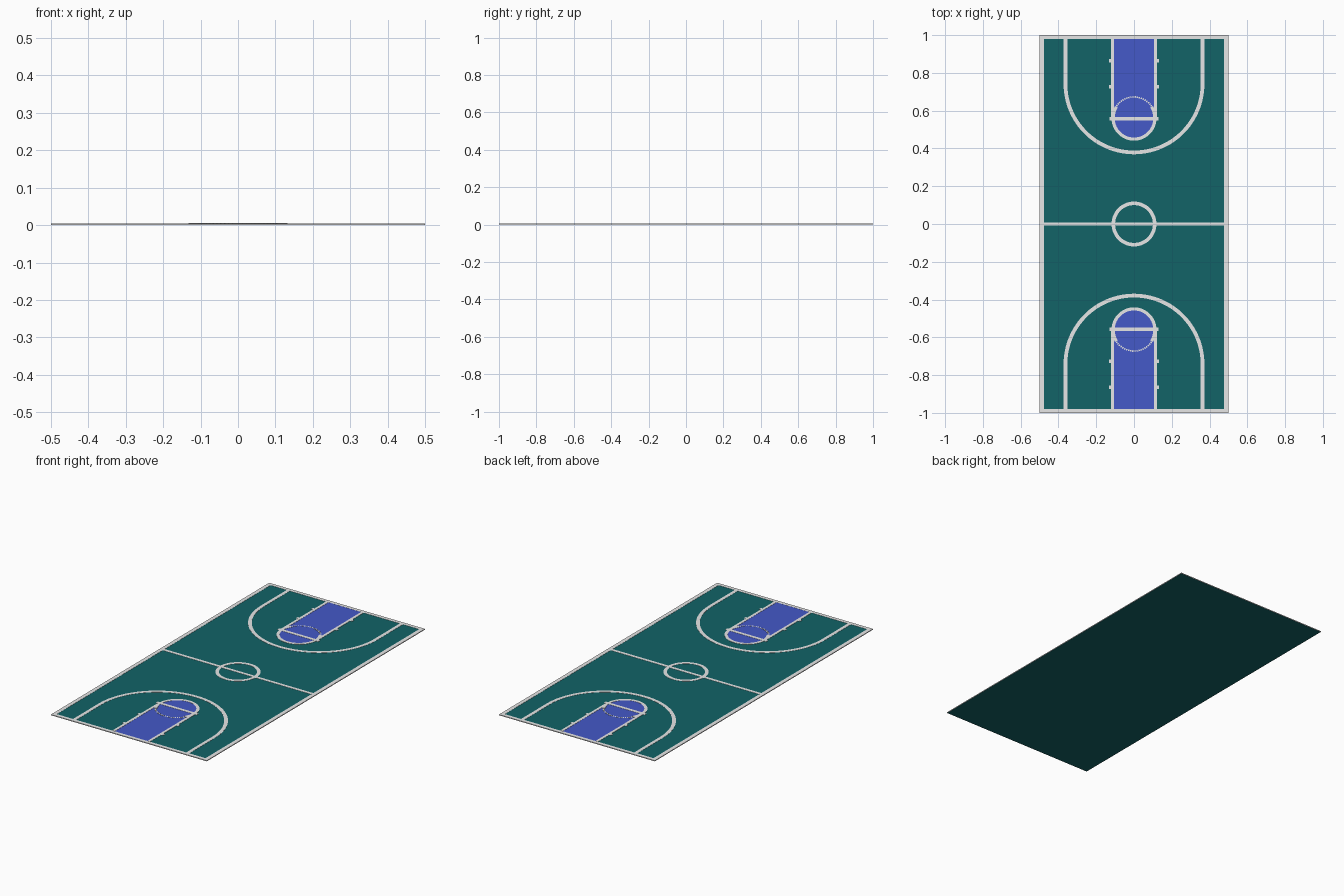
import bpy, bmesh, math

if "Cube" in bpy.data.objects:
    bpy.data.objects.remove(bpy.data.objects["Cube"])


def material(name, rgb):
    m = bpy.data.materials.new(name)
    m.diffuse_color = (*rgb, 1)
    m.use_nodes = True
    m.node_tree.nodes["Principled BSDF"].inputs["Base Color"].default_value = m.diffuse_color
    return m


WHITE = material("line_white", (0.8, 0.8, 0.8))
GREEN = material("court_green", (0.006, 0.125, 0.135))
BLUE = material("key_blue", (0.058, 0.1, 0.58))


def finish(name, bm, mat, turned=False):
    bmesh.ops.recalc_face_normals(bm, faces=bm.faces)
    me = bpy.data.meshes.new(name)
    bm.to_mesh(me)
    bm.free()
    me.materials.append(mat)
    ob = bpy.data.objects.new(name, me)
    bpy.context.collection.objects.link(ob)
    if turned:
        ob.rotation_euler.z = math.pi
    return ob


def prism(bm, outline, z0, z1):
    """Solid plate from a flat outline."""
    low = [bm.verts.new((x, y, z0)) for x, y in outline]
    top = [bm.verts.new((x, y, z1)) for x, y in outline]
    bm.faces.new(low[::-1])
    bm.faces.new(top)
    n = len(outline)
    for i in range(n):
        j = (i + 1) % n
        bm.faces.new((low[i], low[j], top[j], top[i]))


def rect(bm, x0, x1, y0, y1, z0, z1):
    prism(bm, [(x0, y0), (x1, y0), (x1, y1), (x0, y1)], z0, z1)


def arc(cy, r, a0, a1, n):
    return [(r * math.cos(math.radians(a0 + (a1 - a0) * i / n)),
             cy + r * math.sin(math.radians(a0 + (a1 - a0) * i / n)))
            for i in range(n + 1)]


def band(bm, outer, inner, z0, z1):
    """Solid strip between two matching paths, open or closed."""
    rows = [[bm.verts.new(p) for p in ((*o, z0), (*o, z1), (*i, z1), (*i, z0))]
            for o, i in zip(outer, inner)]
    for a, b in zip(rows, rows[1:]):
        for k in range(4):
            m = (k + 1) % 4
            bm.faces.new((a[k], a[m], b[m], b[k]))
    bm.faces.new(rows[0])
    bm.faces.new(rows[-1][::-1])


FLOOR, KEY, LINE, HIGH = 0.004, 0.0045, 0.005, 0.0055

# Floor slab
bm = bmesh.new()
rect(bm, -0.498, 0.498, -0.998, 0.998, 0, FLOOR)
finish("court_floor", bm, GREEN)

# White boundary frame
bm = bmesh.new()
for s in (1, -1):
    rect(bm, *sorted((s * 0.477, s * 0.5)), -1, 1, 0.0004, LINE)
    rect(bm, -0.477, 0.477, *sorted((s * 0.979, s * 1.0)), 0.0004, LINE)
finish("boundary_frame", bm, WHITE)

# Centre line and circle
bm = bmesh.new()
rect(bm, -0.477, 0.477, -0.009, 0.009, 0.003, LINE)
finish("centre_line", bm, WHITE)
bm = bmesh.new()
band(bm, arc(0, 0.119, 0, 360, 64), arc(0, 0.100, 0, 360, 64), 0.003, LINE)
finish("centre_circle", bm, WHITE)

CY = 0.56  # free throw circle centre
for side, turned in (("back", False), ("front", True)):
    # Blue key with rounded end
    bm = bmesh.new()
    prism(bm, [(0.113, 0.979), (-0.113, 0.979)] + arc(CY, 0.113, 180, 360, 32),
          0.003, KEY)
    finish(side + "_key", bm, BLUE, turned)

    # Long-range shot line: arc with straight ends
    bm = bmesh.new()
    paths = [[(-r, 0.979)] + arc(0.742, r, 180, 360, 64) + [(r, 0.979)]
             for r in (0.373, 0.353)]
    band(bm, *paths, 0.003, LINE)
    finish(side + "_shot_arc", bm, WHITE, turned)

    # Lane lines with tick marks
    bm = bmesh.new()
    for s in (1, -1):
        rect(bm, *sorted((s * 0.105, s * 0.121)), CY, 0.979, 0.003, HIGH)
        for y in (0.865, 0.727):
            rect(bm, *sorted((s * 0.121, s * 0.132)), y - 0.009, y + 0.009, 0.003, HIGH)
    finish(side + "_lane_lines", bm, WHITE, turned)

    # Free throw line
    bm = bmesh.new()
    rect(bm, -0.131, 0.131, CY - 0.013, CY + 0.006, 0.003, HIGH)
    finish(side + "_free_throw_line", bm, WHITE, turned)

    # Solid part of the free throw circle
    bm = bmesh.new()
    band(bm, arc(CY, 0.119, 147, 393, 48), arc(CY, 0.102, 147, 393, 48), 0.003, HIGH)
    finish(side + "_free_throw_circle", bm, WHITE, turned)

    # Dashed part of the free throw circle
    bm = bmesh.new()
    for i in range(20):
        a = 34 + i * 5.68
        band(bm, arc(CY, 0.117, a, a + 3.6, 2), arc(CY, 0.108, a, a + 3.6, 2), 0.003, HIGH)
    finish(side + "_dashed_circle", bm, WHITE, turned)
